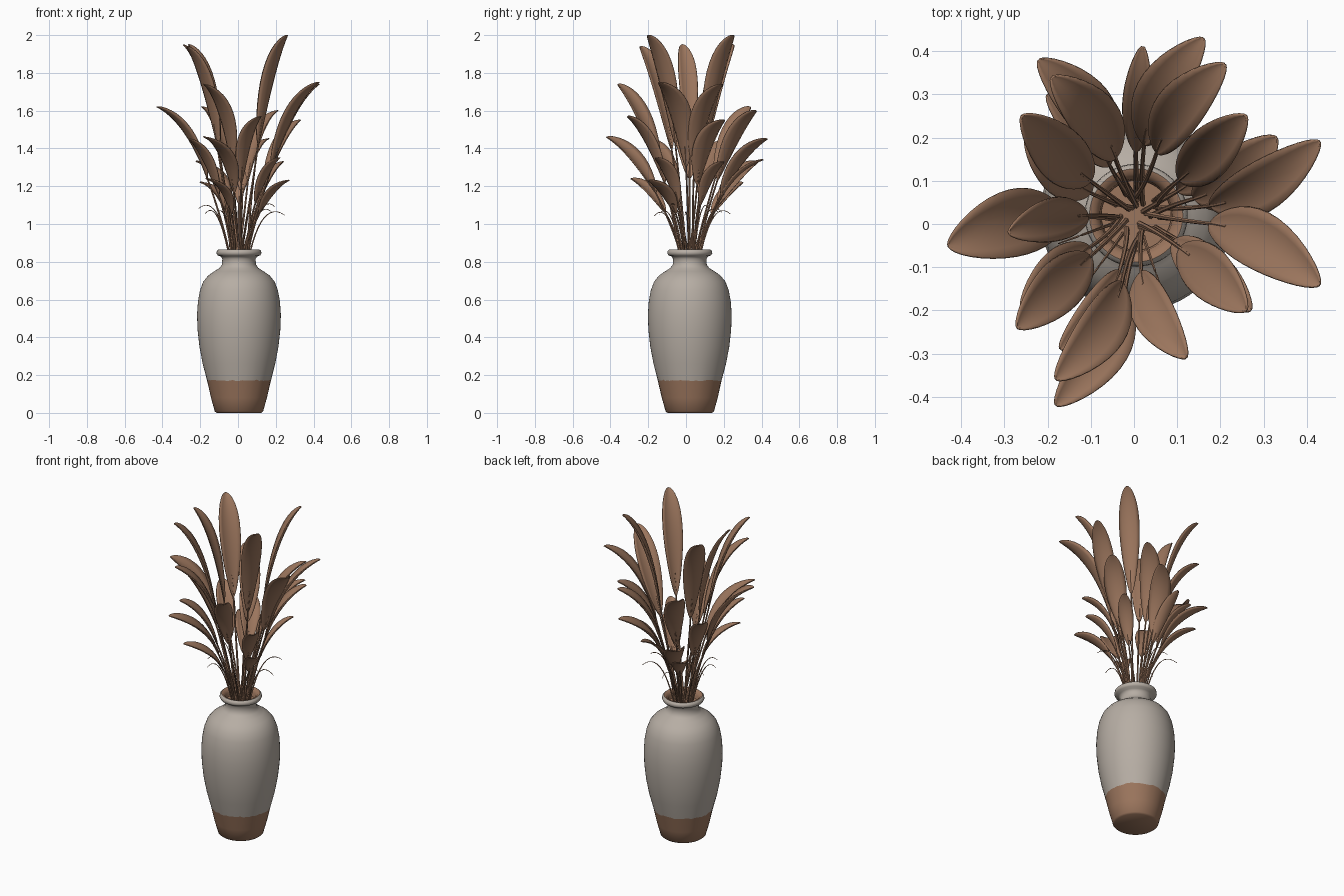
import bpy, bmesh, math, random
from mathutils import Vector

random.seed(4)
if "Cube" in bpy.data.objects:
    bpy.data.objects.remove(bpy.data.objects["Cube"])


def material(name, colour):
    mat = bpy.data.materials.new(name)
    mat.use_nodes = True
    mat.diffuse_color = (*colour, 1)
    mat.node_tree.nodes["Principled BSDF"].inputs["Base Color"].default_value = (*colour, 1)
    return mat


GREY = material("stone grey glaze", (0.47, 0.42, 0.37))
BROWN = material("dry brown", (0.33, 0.18, 0.11))
CENTRE = Vector((0.005, 0.02, 0))


def finish(bm, name, mats, angle=50):
    bmesh.ops.recalc_face_normals(bm, faces=bm.faces)
    mesh = bpy.data.meshes.new(name)
    bm.to_mesh(mesh)
    bm.free()
    obj = bpy.data.objects.new(name, mesh)
    bpy.context.collection.objects.link(obj)
    for mat in mats:
        mesh.materials.append(mat)
    bpy.ops.object.select_all(action="DESELECT")
    obj.select_set(True)
    bpy.context.view_layer.objects.active = obj
    bpy.ops.object.shade_smooth_by_angle(angle=math.radians(angle))
    return obj


def bridge(bm, rows, closed):
    """Join neighbouring rows of vertices with quads and return the faces by row."""
    bands = []
    for a, b in zip(rows, rows[1:]):
        n = len(a)
        last = n if closed else n - 1
        bands.append([bm.faces.new((a[i], a[(i + 1) % n], b[(i + 1) % n], b[i]))
                      for i in range(last)])
    return bands


def bezier(a, b, c, t):
    return a * (1 - t) ** 2 + b * 2 * t * (1 - t) + c * t * t


def tube(bm, points, r0, r1, sides=6):
    rows = []
    for i, p in enumerate(points):
        tangent = points[min(i + 1, len(points) - 1)] - points[max(i - 1, 0)]
        u = tangent.orthogonal().normalized()
        v = tangent.normalized().cross(u)
        r = r0 + (r1 - r0) * i / (len(points) - 1)
        angles = [math.tau * k / sides for k in range(sides)]
        rows.append([bm.verts.new(p + r * (u * math.cos(a) + v * math.sin(a))) for a in angles])
    bridge(bm, rows, True)
    bm.faces.new(rows[0])
    bm.faces.new(rows[-1])


# Vase: lathed wall with a bare clay foot and mouth
outer = [(0.118, 0), (0.128, 0.008), (0.148, 0.08), (0.169, 0.172), (0.192, 0.26),
         (0.209, 0.35), (0.219, 0.44), (0.222, 0.52), (0.217, 0.59), (0.206, 0.65),
         (0.189, 0.695), (0.162, 0.728), (0.13, 0.75), (0.103, 0.767), (0.09, 0.785),
         (0.088, 0.815), (0.096, 0.828), (0.113, 0.834), (0.119, 0.845), (0.117, 0.858),
         (0.108, 0.865)]
inner = [(0.096, 0.862), (0.084, 0.845), (0.08, 0.8)]
FOOT_BANDS = 3
SIDES = 64
bm = bmesh.new()
rows = []
for k, (r, z) in enumerate(outer + inner):
    row = []
    for i in range(SIDES):
        a = math.tau * i / SIDES
        wobble = random.uniform(-1, 1) * 0.004 if k == FOOT_BANDS else 0
        row.append(bm.verts.new(CENTRE + Vector((r * math.cos(a), r * math.sin(a), z + wobble))))
    rows.append(row)
for k, band in enumerate(bridge(bm, rows, True)):
    for face in band:
        face.material_index = int(k < FOOT_BANDS or k >= len(outer) - 1)
bm.faces.new(rows[0]).material_index = 1
finish(bm, "vase", [GREY, BROWN])

# Soil disc in the mouth
bm = bmesh.new()
bmesh.ops.create_cone(bm, cap_ends=True, segments=40, radius1=0.081, radius2=0.081, depth=0.02)
bmesh.ops.translate(bm, verts=bm.verts, vec=CENTRE + Vector((0, 0, 0.81)))
finish(bm, "soil", [BROWN])

# Leaves: tip position and half width
leaves = [
    (0.26, 0.25, 2.0, 0.056), (0.26, -0.2, 2.0, 0.056), (-0.29, -0.02, 1.95, 0.048),
    (-0.27, -0.24, 1.94, 0.056), (-0.26, 0.25, 1.95, 0.06), (0.43, -0.14, 1.75, 0.064),
    (0.43, 0.19, 1.74, 0.056), (-0.18, -0.36, 1.74, 0.055), (-0.19, 0.34, 1.62, 0.058),
    (-0.43, -0.05, 1.62, 0.075), (0.21, 0.37, 1.6, 0.056), (0.12, -0.31, 1.57, 0.048),
    (0.33, 0.2, 1.55, 0.06), (0.16, 0.43, 1.45, 0.056), (-0.18, -0.42, 1.46, 0.056),
    (-0.26, -0.2, 1.45, 0.05), (-0.25, 0.2, 1.44, 0.05), (0.02, 0.41, 1.34, 0.032),
    (-0.22, 0.38, 1.33, 0.058), (0.22, -0.16, 1.35, 0.045), (0.27, -0.2, 1.23, 0.045),
    (-0.2, 0.3, 1.22, 0.045), (-0.17, -0.29, 1.24, 0.042), (0.24, 0.2, 1.33, 0.04),
]
ROWS, HALF = 18, 3
UP = Vector((0, 0, 1))


def add_leaf(bm, stems, tip, half):
    heading = Vector((tip.x, tip.y, 0)) - CENTRE
    reach = heading.length
    rise = 0.16 + 0.52 * (tip.z - 1.2)

    # The stem leaves nearer to an axis than the tip, so the blade sweeps sideways
    azimuth = math.atan2(heading.y, heading.x)
    azimuth -= 0.25 * math.sin(4 * azimuth)
    out = Vector((math.cos(azimuth), math.sin(azimuth), 0))
    base = CENTRE + out * reach * 0.38 + UP * (tip.z - rise)
    bend = base + out * reach * 0.25 + UP * rise * 0.8
    chord = tip - base
    side = UP.cross(Vector((chord.x, chord.y, 0))).normalized()

    # Stem from the soil into the lower midrib
    root = CENTRE + out * random.uniform(0.015, 0.05) + side * random.uniform(-0.02, 0.02) + UP * 0.81
    knee = base - (bend - base) * 0.8
    path = [bezier(root, knee, base, i / 8) for i in range(9)]
    path += [bezier(base, bend, tip, t) for t in (0.08, 0.16)]
    tube(stems, path, 0.0065, 0.004)

    # Cupped blade with a rounded tip; front and back leaves twist toward the middle
    roll = -0.2 * abs(out.y) * math.copysign(1, out.x * out.y)
    rows = []
    for k in range(ROWS + 1):
        t = (1 - math.cos(math.pi * k / ROWS)) / 2
        tangent = ((bend - base) * (1 - t) + (tip - bend) * t).normalized()
        normal = tangent.cross(side).normalized()
        across = side * math.cos(roll) + normal * math.sin(roll)
        lift = across.cross(tangent)
        if lift.z < 0:
            lift = -lift
        w = half * max(math.sin(math.pi * t ** 1.05), 0) ** 0.62 + 0.002
        p = bezier(base, bend, tip, t)
        rows.append([bm.verts.new(p + across * w * u + lift * w * 0.32 * u * u)
                     for u in (j / HALF for j in range(-HALF, HALF + 1))])
    bridge(bm, rows, False)


blades, stems = bmesh.new(), bmesh.new()
for x, y, z, half in leaves:
    add_leaf(blades, stems, Vector((x, y, z)), half)
foliage = finish(blades, "leaf_blades", [BROWN], 60)
thick = foliage.modifiers.new("thickness", "SOLIDIFY")
thick.thickness = 0.005
thick.offset = 0
finish(stems, "leaf_stems", [BROWN])

# Thin drooping strands around the mouth
bm = bmesh.new()
STRANDS = 9
for i in range(STRANDS):
    a = math.tau * (i + random.uniform(-0.3, 0.3)) / STRANDS
    out = Vector((math.cos(a), math.sin(a), 0))
    root = CENTRE + out * 0.05 + UP * 0.81
    end = CENTRE + out * random.uniform(0.19, 0.245) + UP * random.uniform(1.04, 1.09)
    peak = CENTRE + out * 0.12 + UP * (end.z + 0.09)
    tube(bm, [bezier(root, peak, end, k / 12) for k in range(13)], 0.0045, 0.0015, 5)
finish(bm, "drooping_strands", [BROWN])
